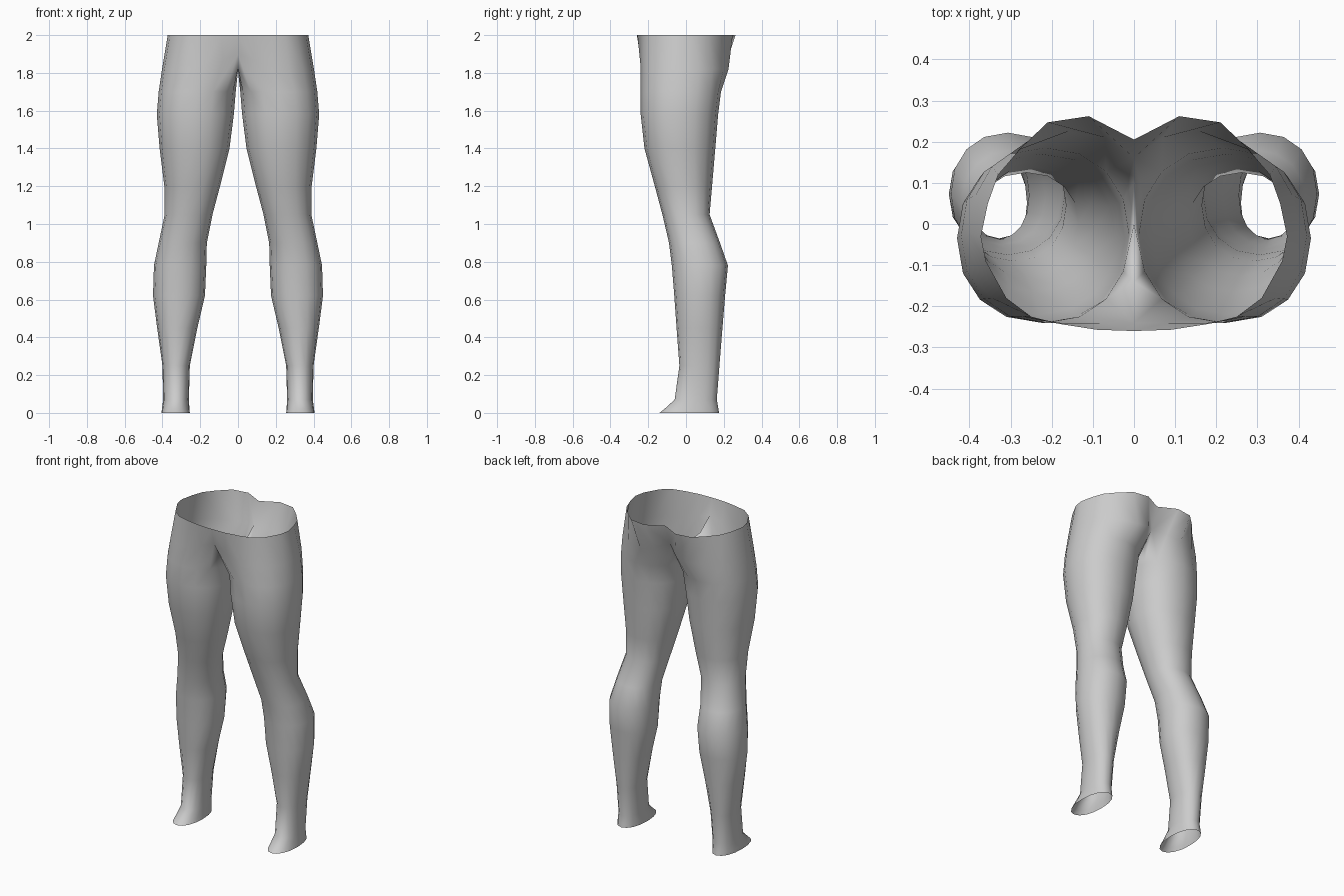
import bpy
import bmesh
from math import sin, cos, pi, copysign

default_cube = bpy.data.objects.get("Cube")
if default_cube:
    bpy.data.objects.remove(default_cube, do_unlink=True)

SIDES = 16   # points around one leg
ARC = 13     # points from front centre round the hip to back centre

# Leg sections: height, inner x, outer x, front y, back y
LEG_SECTIONS = [
    (1.70, .012, .42, -.24, .185),
    (1.58, .022, .43, -.24, .17),
    (1.40, .045, .415, -.22, .155),
    (1.20, .095, .39, -.165, .138),
    (1.05, .135, .388, -.125, .125),
    (.90, .165, .42, -.09, .18),
    (.78, .168, .445, -.075, .222),
    (.62, .175, .45, -.062, .207),
    (.45, .215, .428, -.05, .193),
    (.25, .255, .4, -.035, .177),
    (.07, .26, .396, -.06, .163),
    (.02, .257, .403, -.115, .172),
    (0, .255, .405, -.14, .175),
]

# Waist edge, half outline from front centre to back cleft
WAIST = [(0, -.26), (.09, -.257), (.18, -.243), (.25, -.225), (.31, -.18),
         (.36, -.09), (.372, -.03), (.355, .05), (.33, .12), (.28, .18),
         (.21, .247), (.11, .262), (0, .205)]

# Hip section; its last points run along the crotch on the centre plane
HIP = [(0, -.24, 1.9), (.08, -.24, 1.87), (.18, -.24, 1.83), (.27, -.225, 1.82),
       (.345, -.18, 1.82), (.39, -.1, 1.82), (.402, -.02, 1.82), (.385, .07, 1.82),
       (.345, .14, 1.82), (.26, .2, 1.82), (.16, .225, 1.82), (.07, .21, 1.84),
       (0, .16, 1.87), (0, .1, 1.82), (0, 0, 1.81), (0, -.14, 1.825)]


def rounded(value, power=.92):
    """Slightly squared circle coordinate."""
    return copysign(abs(value) ** power, value)


def leg_ring(z, inner, outer, front, back):
    """Points of one closed section, starting at the inner front."""
    points = []
    for k in range(SIDES):
        angle = -.75 * pi + k * 2 * pi / SIDES
        x = (inner + outer) / 2 + (outer - inner) / 2 * rounded(cos(angle))
        y = (front + back) / 2 + (back - front) / 2 * rounded(sin(angle))
        points.append((x, y, z))
    return points


def bridge(bm, upper, lower, count):
    """Quads between two sections."""
    for k in range(count):
        n = (k + 1) % len(lower)
        bm.faces.new((upper[k], lower[k], lower[n], upper[n]))


# Skin colour
grey = bpy.data.materials.new("light grey")
grey.use_nodes = True
grey.diffuse_color = (.6, .6, .6, 1)
grey.node_tree.nodes["Principled BSDF"].inputs["Base Color"].default_value = grey.diffuse_color

# Half shell: open waist, hip and one open-ended leg
bm = bmesh.new()
waist = [bm.verts.new((x, y, 2)) for x, y in WAIST]
previous = [bm.verts.new(p) for p in HIP]
bridge(bm, waist, previous, ARC - 1)
for section in LEG_SECTIONS:
    ring = [bm.verts.new(p) for p in leg_ring(*section)]
    bridge(bm, previous, ring, SIDES)
    previous = ring
mesh = bpy.data.meshes.new("legs")
bm.to_mesh(mesh)
bm.free()
mesh.materials.append(grey)
legs = bpy.data.objects.new("legs", mesh)
bpy.context.collection.objects.link(legs)

# Second leg, joined along the centre plane
mirror = legs.modifiers.new("other_leg", 'MIRROR')
mirror.use_clip = True
mirror.merge_threshold = .001

for other in bpy.context.selected_objects:
    other.select_set(False)
legs.select_set(True)
bpy.context.view_layer.objects.active = legs
bpy.ops.object.modifier_apply(modifier=mirror.name)
bpy.ops.object.shade_smooth()
